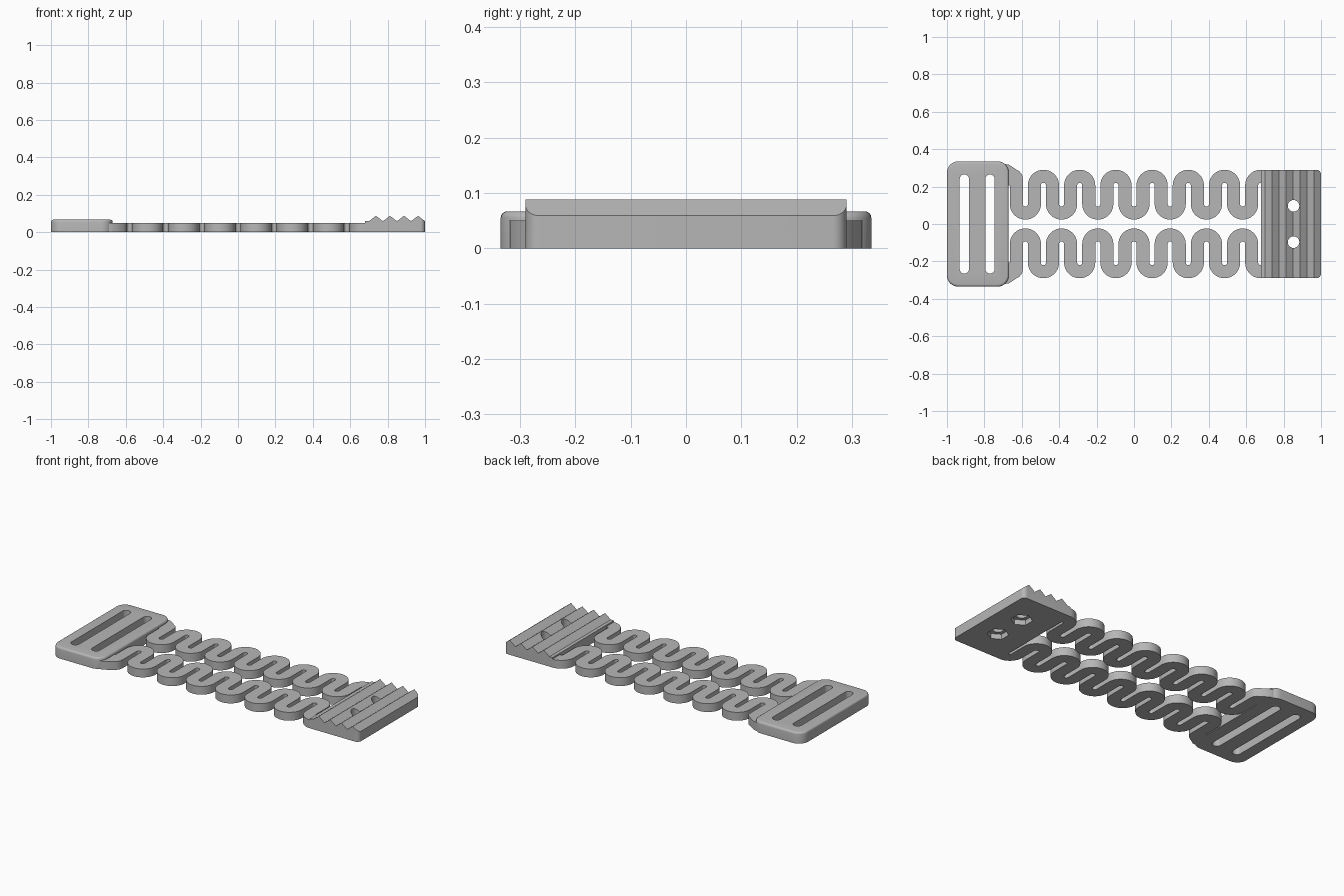
import bpy, bmesh, math
from mathutils import Vector

if "Cube" in bpy.data.objects:
    bpy.data.objects.remove(bpy.data.objects["Cube"])

grey = bpy.data.materials.new("grey_plastic")
grey.diffuse_color = (0.47, 0.47, 0.47, 1)
grey.use_nodes = True
grey.node_tree.nodes["Principled BSDF"].inputs["Base Color"].default_value = grey.diffuse_color


def make(name, bm):
    bmesh.ops.recalc_face_normals(bm, faces=bm.faces)
    me = bpy.data.meshes.new(name)
    bm.to_mesh(me)
    bm.free()
    me.materials.append(grey)
    ob = bpy.data.objects.new(name, me)
    bpy.context.collection.objects.link(ob)
    return ob


def prism(name, outline, lo, hi, axis="z", rim=0):
    """Extrude a flat outline along z (xy outline) or y (xz outline); rim rounds the top edge."""
    bm = bmesh.new()
    at = (lambda p, d: (p[0], p[1], d)) if axis == "z" else (lambda p, d: (p[0], d, p[1]))
    face = bm.faces.new([bm.verts.new(at(p, lo)) for p in outline])
    new = bmesh.ops.extrude_face_region(bm, geom=[face])["geom"]
    shift = Vector(at((0, 0), hi - lo))
    bmesh.ops.translate(bm, vec=shift, verts=[g for g in new if isinstance(g, bmesh.types.BMVert)])
    if rim:
        top = [e for e in bm.edges if all(abs(v.co.z - hi) < 1e-6 for v in e.verts)]
        bmesh.ops.bevel(bm, geom=top, offset=rim, segments=4, profile=0.5, affect="EDGES")
    return make(name, bm)


def arc(cx, cy, r, a0, a1, n):
    return [(cx + r * math.cos(math.radians(a0 + (a1 - a0) * i / n)),
             cy + r * math.sin(math.radians(a0 + (a1 - a0) * i / n))) for i in range(n + 1)]


def round_rect(x0, x1, y0, y1, r, n=8):
    return (arc(x1 - r, y1 - r, r, 0, 90, n) + arc(x0 + r, y1 - r, r, 90, 180, n)
            + arc(x0 + r, y0 + r, r, 180, 270, n) + arc(x1 - r, y0 + r, r, 270, 360, n))


def finish(ob, cuts=()):
    """Apply (cutter, operation) pairs, then shade smooth with sharp edges."""
    for cutter, op in cuts:
        m = ob.modifiers.new("cut", "BOOLEAN")
        m.object, m.operation, m.solver = cutter, op, "EXACT"
    if cuts:
        bpy.context.view_layer.update()
        me = bpy.data.meshes.new_from_object(ob.evaluated_get(bpy.context.evaluated_depsgraph_get()))
        ob.modifiers.clear()
        ob.data = me
        for cutter, _ in cuts:
            bpy.data.objects.remove(cutter)
    ob.data.shade_smooth()
    ob.data.set_sharp_from_angle(angle=math.radians(30))


# Strap buckle with two long slots
buckle = prism("strap_buckle", round_rect(-1, -0.67, -0.335, 0.335, 0.06), 0, 0.067, rim=0.012)
finish(buckle, [(prism("slot_cutter", round_rect(x - 0.025, x + 0.025, -0.265, 0.265, 0.0249),
                       -0.1, 0.2), "DIFFERENCE") for x in (-0.907, -0.77)])

# Toothed clamp block: saw profile, rounded outer corners, screw holes and nut pockets
VALLEY, PEAK = 0.059, 0.088
profile = [(0.68, 0), (1.01, 0), (1.01, 0.052)]
for i in reversed(range(4)):
    x = 0.70 + i * 0.075
    profile += [(x + 0.075, VALLEY), (x + 0.0375, PEAK)]
profile += [(0.70, VALLEY), (0.68, VALLEY)]
block = prism("toothed_block", profile, -0.4, 0.4, axis="y")
cuts = [(prism("plan_cutter", round_rect(0.5, 1, -0.29, 0.29, 0.025), -0.1, 0.2), "INTERSECT")]
for y in (-0.097, 0.097):
    cuts.append((prism("hole_cutter", arc(0.853, y, 0.031, 0, 345, 23), -0.1, 0.2), "DIFFERENCE"))
    cuts.append((prism("nut_cutter", arc(0.853, y, 0.058, 30, 330, 5), -0.1, 0.03), "DIFFERENCE"))
finish(block, cuts)

# Serpentine springs and their gussets, one pair per side
PITCH, HALF, THICK = 0.0968, 0.035, 0.05
R = PITCH / 2
LOW, HIGH = 0.107, 0.2065


def serpentine(name, side):
    path = [(-6.5 * PITCH, HIGH)]
    for k in range(-6, 7):
        if k % 2 == 0:
            path += arc(k * PITCH, LOW, R, 180, 360, 20)
        else:
            path += arc(k * PITCH, HIGH, R, 180, 0, 20)
    path += arc(7 * PITCH, HIGH, R, 180, 90, 10) + [(0.684, HIGH + R)]
    pts = [Vector(p) for p in path]
    left, right = [], []
    for i, p in enumerate(pts):
        t = (pts[min(i + 1, len(pts) - 1)] - pts[max(i - 1, 0)]).normalized()
        # straight legs and arc ends keep an exact vertical tangent
        if abs(p.y - LOW) < 1e-6 or abs(p.y - HIGH) < 1e-6:
            t = Vector((0, 1 if t.y > 0 else -1))
        n = Vector((-t.y, t.x)) * HALF
        left.append(p + n)
        right.append(p - n)
    bm = bmesh.new()
    rings = [[bm.verts.new((q.x, q.y * side, z)) for q, z in
              ((a, 0), (b, 0), (b, THICK), (a, THICK))] for a, b in zip(left, right)]
    for r0, r1 in zip(rings, rings[1:]):
        for j in range(4):
            bm.faces.new((r0[j], r0[(j + 1) % 4], r1[(j + 1) % 4], r1[j]))
    bm.faces.new(rings[0])
    bm.faces.new(rings[-1])
    finish(make(name, bm))


for label, side in (("back", 1), ("front", -1)):
    serpentine("spring_" + label, side)
    edge = -6.5 * PITCH + HALF
    gusset = [(-0.69, 0.32), (-0.67, 0.318), (-0.61, 0.279), (-0.598, 0.262),
              (edge, 0.24), (edge, HIGH), (-0.664, HIGH), (-0.69, HIGH)]
    finish(prism("gusset_" + label, [(x, y * side) for x, y in gusset], 0, THICK))
